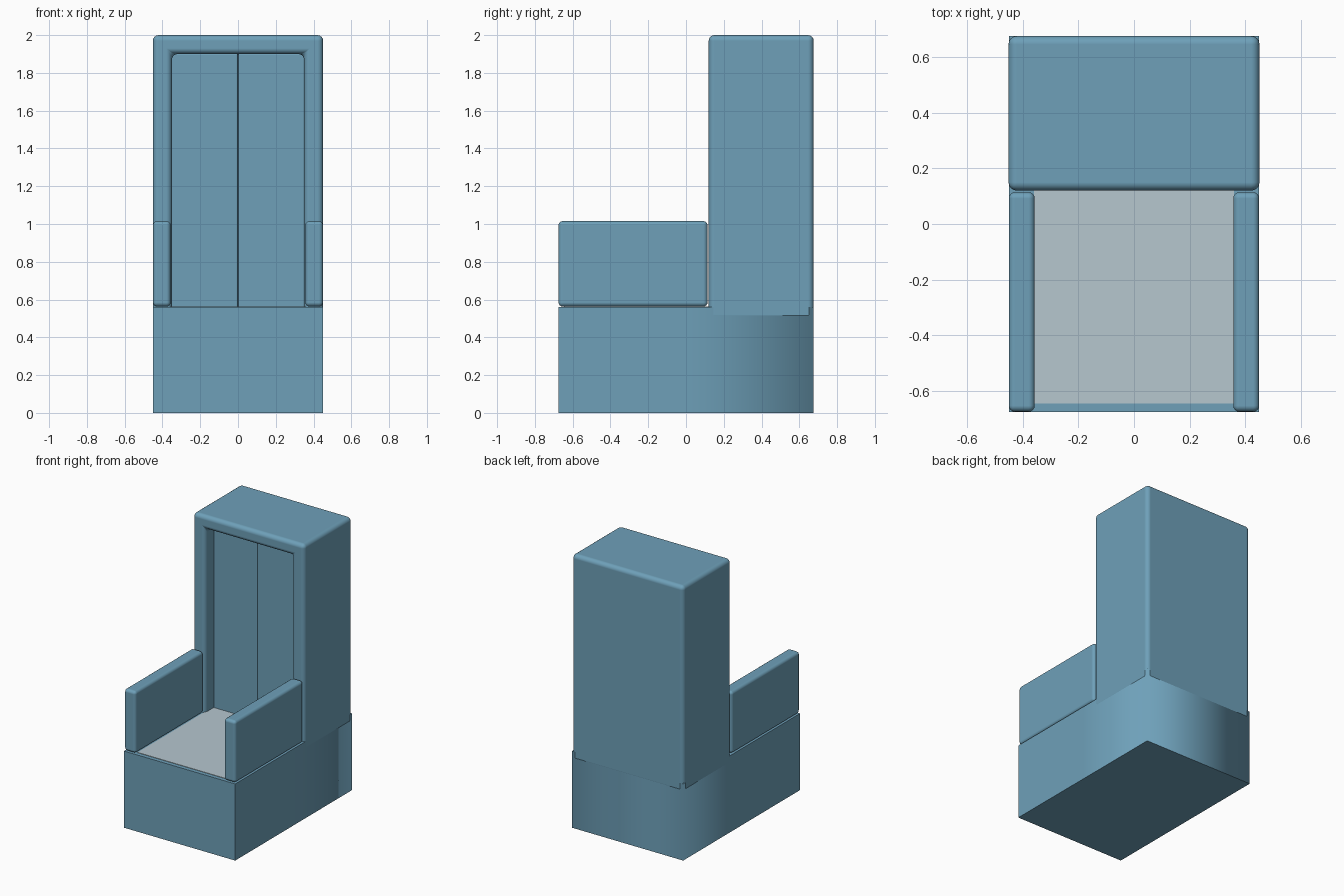
import bpy, bmesh, math

if "Cube" in bpy.data.objects:
    bpy.data.objects.remove(bpy.data.objects["Cube"])


def material(name, rgb):
    m = bpy.data.materials.new(name)
    m.diffuse_color = (*rgb, 1)
    m.use_nodes = True
    m.node_tree.nodes["Principled BSDF"].inputs["Base Color"].default_value = m.diffuse_color
    return m


BLUE = material("soft blue", (0.156, 0.352, 0.485))
GREY = material("pale grey", (0.468, 0.571, 0.624))


def box(name, x, y, z, mat=BLUE):
    """Box from (min, max) ranges on each axis."""
    bm = bmesh.new()
    bmesh.ops.create_cube(bm, size=1)
    for v in bm.verts:
        for i, r in enumerate((x, y, z)):
            v.co[i] = r[0] if v.co[i] < 0 else r[1]
    me = bpy.data.meshes.new(name)
    bm.to_mesh(me)
    bm.free()
    me.materials.append(mat)
    ob = bpy.data.objects.new(name, me)
    bpy.context.collection.objects.link(ob)
    return ob


def rounded(ob, width):
    b = ob.modifiers.new("round", 'BEVEL')
    b.width, b.segments, b.limit_method = width, 4, 'ANGLE'
    b.harden_normals = True
    for p in ob.data.polygons:
        p.use_smooth = True


# base block, softly shaded across its two rear corners
base = box("base", (-0.45, 0.45), (-0.675, 0.675), (0, 0.56))
bm = bmesh.new()
bm.from_mesh(base.data)
for axis in ((1, 0, 0), (0, 1, 0)):
    bmesh.ops.bisect_plane(bm, geom=bm.verts[:] + bm.edges[:] + bm.faces[:],
                           plane_co=(0, 0, 0), plane_no=axis)
for f in bm.faces:
    f.smooth = True
for e in bm.edges:
    a, b = e.verts
    rear_corner = abs(a.co.z - b.co.z) > 0.1 and a.co.y > 0.6
    e.smooth = rear_corner or e.calc_face_angle(0) < 0.1
bm.to_mesh(base.data)
bm.free()

# pale seat pad
box("seat", (-0.36, 0.36), (-0.645, 0.24), (0.558, 0.563), GREY)

# tall back with a recess in its front
back = box("back", (-0.451, 0.451), (0.12, 0.676), (0.49, 2.0))
cutter = box("recess_cutter", (-0.35, 0.35), (0.0, 0.25), (0.3, 1.9))
cutter.hide_render = True
cutter.hide_viewport = True
cut = back.modifiers.new("recess", 'BOOLEAN')
cut.object, cut.operation, cut.solver = cutter, 'DIFFERENCE', 'EXACT'
rounded(back, 0.03)

# paired back panels and armrests
for side, s in (("left", -1), ("right", 1)):
    panel = box(side + "_back_panel", sorted((0.001 * s, 0.352 * s)), (0.22, 0.3), (0.5, 1.902))
    rounded(panel, 0.008)
    arm = box(side + "_armrest", sorted((0.357 * s, 0.45 * s)), (-0.675, 0.114), (0.563, 1.015))
    rounded(arm, 0.022)
